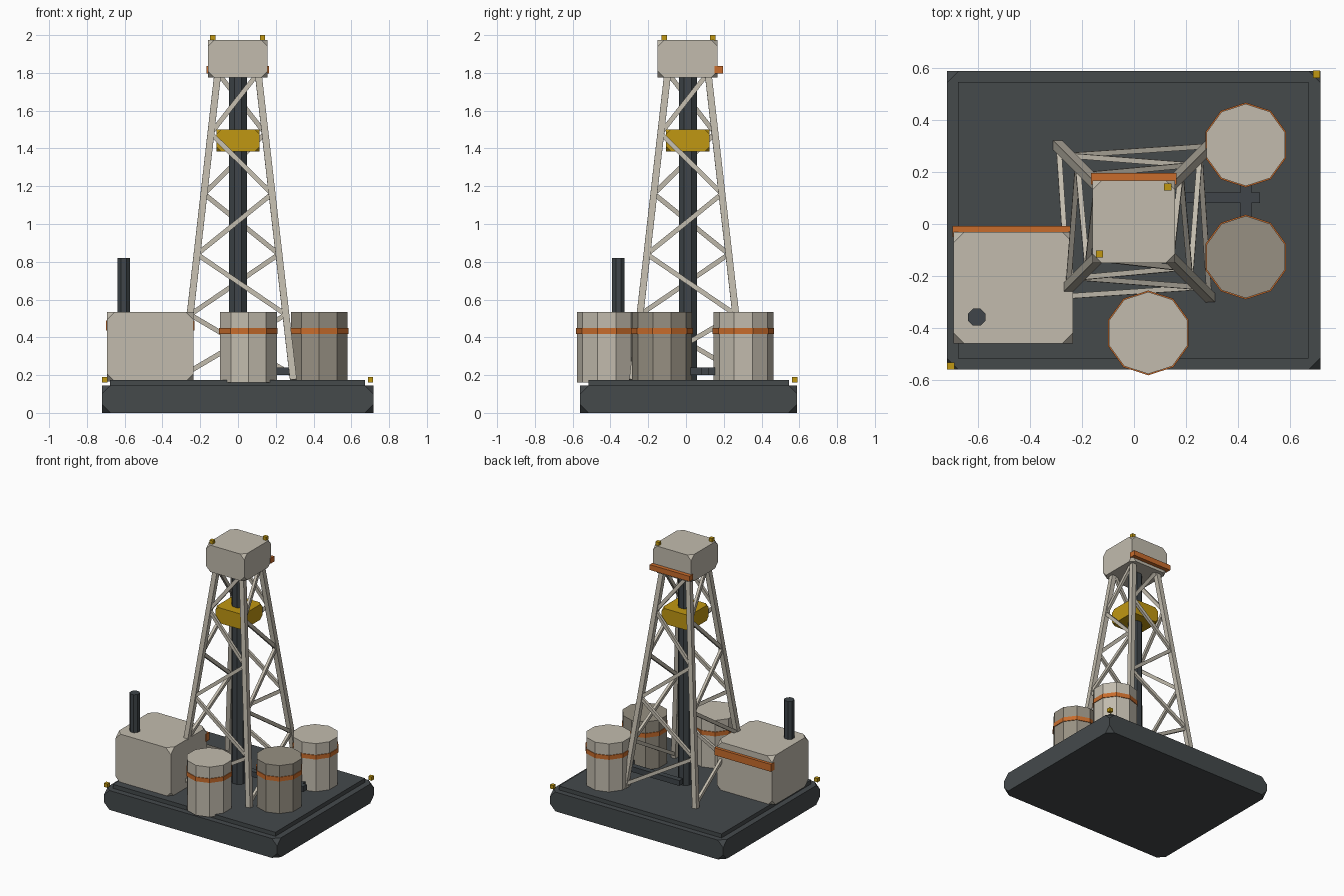
import bpy, bmesh, math
from mathutils import Vector, Matrix

old = bpy.data.objects.get("Cube")
if old:
    bpy.data.objects.remove(old, do_unlink=True)


def make_material(name, rgb):
    mat = bpy.data.materials.new(name)
    mat.use_nodes = True
    color = (*rgb, 1.0)
    mat.diffuse_color = color
    mat.node_tree.nodes["Principled BSDF"].inputs["Base Color"].default_value = color
    return mat


CREAM = make_material("cream paint", (0.54, 0.50, 0.42))
SHADE = make_material("weathered cream", (0.31, 0.28, 0.225))
DECK = make_material("deck grey", (0.058, 0.067, 0.071))
STEEL = make_material("dark steel", (0.050, 0.060, 0.067))
YELLOW = make_material("safety yellow", (0.53, 0.31, 0.006))
ORANGE = make_material("safety orange", (0.58, 0.15, 0.025))


def finish(name, bm, mat):
    bmesh.ops.recalc_face_normals(bm, faces=bm.faces)
    mesh = bpy.data.meshes.new(name)
    bm.to_mesh(mesh)
    bm.free()
    mesh.materials.append(mat)
    obj = bpy.data.objects.new(name, mesh)
    bpy.context.collection.objects.link(obj)
    return obj


def box(name, xs, ys, zs, mat, clip=0.0):
    """Box from axis ranges, optionally with its corners clipped off."""
    lo, hi = Vector((xs[0], ys[0], zs[0])), Vector((xs[1], ys[1], zs[1]))
    bm = bmesh.new()
    bmesh.ops.create_cube(bm, size=1, matrix=Matrix.Translation((lo + hi) / 2)
                          @ Matrix.Diagonal((*(hi - lo), 1)))
    if clip:
        bmesh.ops.bevel(bm, geom=bm.verts[:], offset=clip, segments=1,
                        affect='VERTICES')
    return finish(name, bm, mat)


def small_box(name, center, size, mat):
    return box(name, *[(c - size / 2, c + size / 2) for c in center], mat)


def prism(name, x, y, zs, radius, sides, mat, turn=0.0):
    """Upright regular prism; turn is the angle of the first corner."""
    bm = bmesh.new()
    bmesh.ops.create_cone(bm, cap_ends=True, segments=sides, radius1=radius,
                          radius2=radius, depth=zs[1] - zs[0],
                          matrix=Matrix.Translation((x, y, sum(zs) / 2))
                          @ Matrix.Rotation(turn, 4, 'Z'))
    return finish(name, bm, mat)


def add_beam(bm, a, b, normal, width, depth):
    """Rectangular bar from a to b, with its depth along the normal."""
    along = b - a
    axis = along.normalized()
    side = axis.cross(normal).normalized()
    out = side.cross(axis)
    frame = Matrix((side * width, out * depth, along)).transposed().to_4x4()
    bmesh.ops.create_cube(bm, size=1,
                          matrix=Matrix.Translation((a + b) / 2) @ frame)


# Deck
box("deck_hull", (-0.72, 0.717), (-0.56, 0.588), (0, 0.145), DECK, 0.045)
box("deck_plate", (-0.677, 0.672), (-0.517, 0.546), (0.135, 0.175), DECK)
for i, (x, y) in enumerate([(-0.705, -0.546), (0.702, 0.576)]):
    small_box(f"deck_light_{i + 1}", (x, y, 0.175), 0.028, YELLOW)

# Cabin with exhaust
box("cabin", (-0.694, -0.235), (-0.46, -0.03), (0.165, 0.535), CREAM, 0.042)
box("cabin_stripe", (-0.699, -0.229), (-0.05, -0.008), (0.435, 0.49), ORANGE)
prism("exhaust_stack", -0.605, -0.358, (0.5, 0.82), 0.036, 8, STEEL, math.pi / 8)

# Storage tanks with bands
for i, (x, y, mat) in enumerate([(0.43, 0.304, CREAM), (0.43, -0.127, SHADE),
                                 (0.055, -0.419, CREAM)]):
    prism(f"tank_{i + 1}", x, y, (0.16, 0.535), 0.158, 10, mat)
    prism(f"tank_band_{i + 1}", x, y, (0.418, 0.45), 0.163, 10, ORANGE)

# Deck pipes
box("supply_pipe", (-0.03, 0.485), (0.08, 0.122), (0.2, 0.24), STEEL)
box("tank_link_pipe", (0.41, 0.452), (-0.1, 0.28), (0.2, 0.24), STEEL)

# Derrick legs and zigzag braces
CENTER_Y, FOOT, HEAD = 0.01, 0.175, 1.79
CORNERS = [(-1, -1), (1, -1), (1, 1), (-1, 1)]


def leg_point(corner, z):
    t = (z - FOOT) / (HEAD - FOOT)
    half = 0.293 + (0.108 - 0.293) * t
    return Vector((corner[0] * half, CENTER_Y + corner[1] * half, z))


legs, braces = bmesh.new(), bmesh.new()
for i, corner in enumerate(CORNERS):
    after = CORNERS[(i + 1) % 4]
    normal = Vector((corner[0] + after[0], corner[1] + after[1], 0)) / 2
    add_beam(legs, leg_point(corner, FOOT), leg_point(corner, HEAD),
             normal, 0.036, 0.036)
    for bay in range(5):
        ends = (corner, after) if bay % 2 == 0 else (after, corner)
        low = 0.2 + 0.32 * bay
        add_beam(braces, leg_point(ends[0], low), leg_point(ends[1], low + 0.32),
                 normal, 0.025, 0.02)
finish("derrick_legs", legs, CREAM)
finish("derrick_braces", braces, CREAM)

# Drill string and travelling block
prism("drill_string", 0, CENTER_Y, (0.17, 1.79), 0.051, 8, STEEL, math.pi / 8)
box("travelling_block", (-0.115, 0.115), (-0.105, 0.125), (1.385, 1.5), YELLOW, 0.025)

# Crown
box("crown", (-0.16, 0.157), (-0.15, 0.167), (1.775, 1.975), CREAM, 0.035)
box("crown_stripe", (-0.166, 0.163), (0.152, 0.197), (1.797, 1.837), ORANGE)
for i, (x, y) in enumerate([(-0.133, -0.115), (0.13, 0.142)]):
    small_box(f"crown_light_{i + 1}", (x, y, 1.986), 0.028, YELLOW)
